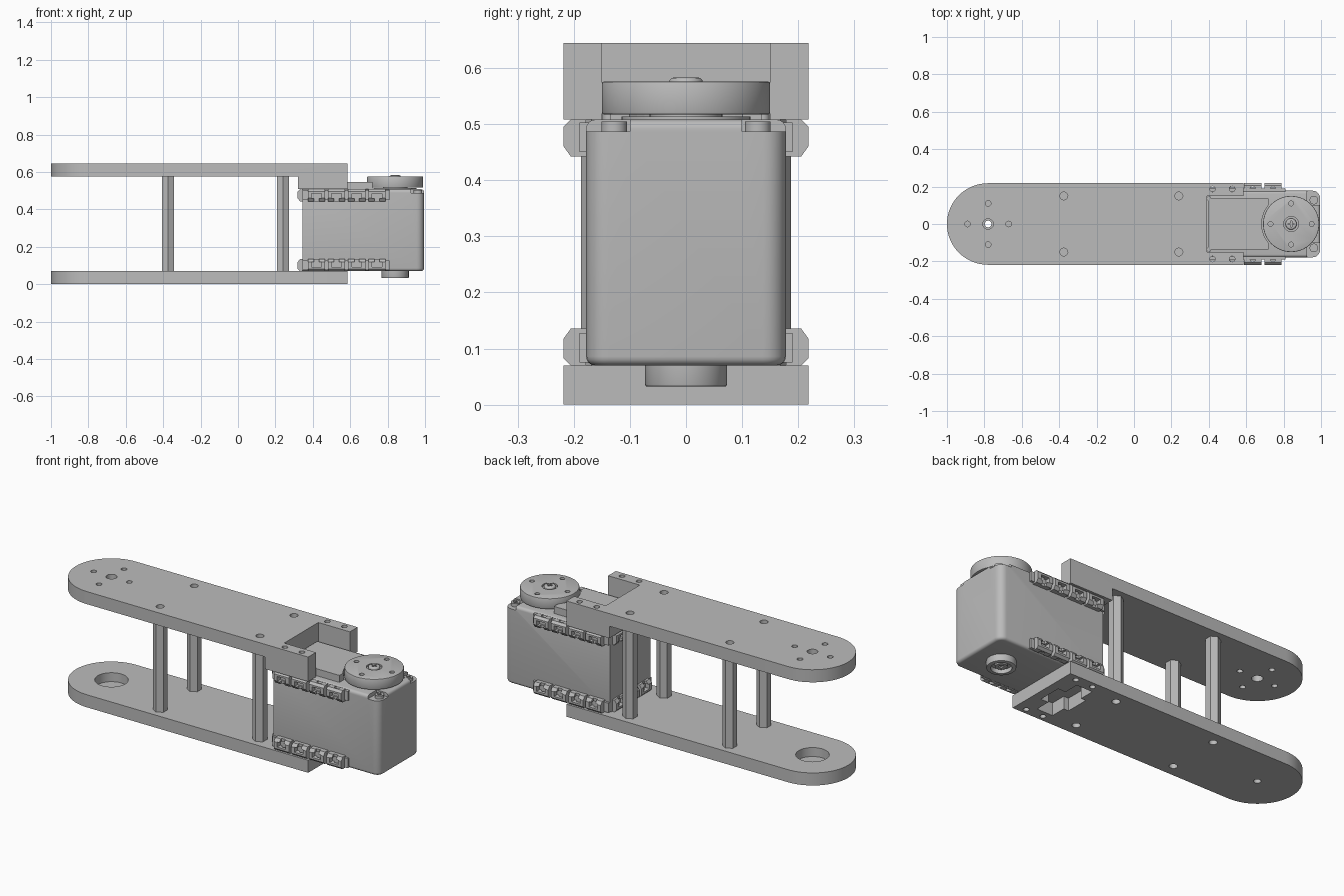
import bpy, bmesh, math
from mathutils import Matrix, Vector

if "Cube" in bpy.data.objects:
    bpy.data.objects.remove(bpy.data.objects["Cube"], do_unlink=True)

GREY = (0.5, 0.5, 0.5, 1)
mat = bpy.data.materials.new("plain grey")
mat.use_nodes = True
mat.diffuse_color = GREY
mat.node_tree.nodes["Principled BSDF"].inputs["Base Color"].default_value = GREY


def finish(name, bm):
    bmesh.ops.recalc_face_normals(bm, faces=bm.faces)
    mesh = bpy.data.meshes.new(name)
    bm.to_mesh(mesh)
    bm.free()
    mesh.materials.append(mat)
    ob = bpy.data.objects.new(name, mesh)
    bpy.context.collection.objects.link(ob)
    return ob


def prism(name, outline, z0, z1):
    """Extrude an xy outline from z0 to z1."""
    bm = bmesh.new()
    face = bm.faces.new([bm.verts.new((x, y, z0)) for x, y in outline])
    new = bmesh.ops.extrude_face_region(bm, geom=[face])["geom"]
    bmesh.ops.translate(bm, vec=(0, 0, z1 - z0),
                        verts=[v for v in new if isinstance(v, bmesh.types.BMVert)])
    return finish(name, bm)


def box(name, x0, x1, y0, y1, z0, z1):
    return prism(name, [(x0, y0), (x1, y0), (x1, y1), (x0, y1)], z0, z1)


def disc(name, x, y, r, z0, z1, n=32, turn=0.0):
    pts = [(x + r * math.cos(turn + math.tau * i / n),
            y + r * math.sin(turn + math.tau * i / n)) for i in range(n)]
    return prism(name, pts, z0, z1)


def activate(ob):
    bpy.ops.object.select_all(action='DESELECT')
    ob.select_set(True)
    bpy.context.view_layer.objects.active = ob


def boolean(ob, tools, operation='DIFFERENCE'):
    for tool in tools:
        activate(ob)
        mod = ob.modifiers.new("cut", 'BOOLEAN')
        mod.object, mod.operation, mod.solver = tool, operation, 'EXACT'
        bpy.ops.object.modifier_apply(modifier=mod.name)
        bpy.data.objects.remove(tool, do_unlink=True)


def bevel(ob, width, segments, test):
    """Round the edges picked by a test on their two ends."""
    bm = bmesh.new()
    bm.from_mesh(ob.data)
    edges = [e for e in bm.edges if test(e.verts[0].co, e.verts[1].co)]
    bmesh.ops.bevel(bm, geom=edges, offset=width, segments=segments,
                    profile=0.5, affect='EDGES')
    bm.to_mesh(ob.data)
    bm.free()


def smooth(ob):
    activate(ob)
    bpy.ops.object.shade_smooth_by_angle(angle=math.radians(32))


def holes(spots, r, z0=-0.1, z1=0.8):
    return [disc("cutter", x, y, r, z0, z1, 20) for x, y in spots]


def ring(x, r):
    return [(x + r, 0), (x - r, 0), (x, r), (x, -r)]


# Link plates with one round end
HUB, END, HALF = -0.78, 0.585, 0.218
outline = [(END, -HALF), (END, HALF)]
for i in range(33):
    a = math.pi / 2 + math.pi * i / 32
    outline.append((HUB + 0.22 * math.cos(a), HALF * math.sin(a)))
POSTS = [(x, y) for x in (-0.375, 0.24) for y in (-0.15, 0.15)]
SCREWS = [(x, y) for x in (0.42, 0.525) for y in (-0.187, 0.187)]

top = prism("top_plate", outline, 0.575, 0.645)
boolean(top, [box("pad", 0.32, END, -HALF, HALF, 0.508, 0.60)], 'UNION')
boolean(top, [box("cutter", 0.39, 0.7, -0.15, 0.15, 0.4, 0.8)]
        + holes([(HUB, 0)], 0.028) + holes(ring(HUB, 0.11), 0.015)
        + holes(POSTS, 0.021) + holes(SCREWS, 0.015))
smooth(top)

bottom = prism("bottom_plate", outline, 0, 0.07)
boolean(bottom, [disc("cutter", HUB, 0, 0.085, 0.02, 0.2)]
        + [box("cutter", 0.39, 0.488, -0.15, 0.15, -0.1, 0.2),
           box("cutter", 0.36, 0.535, -0.065, 0.065, -0.1, 0.2)]
        + holes([(HUB, 0)], 0.018) + holes(POSTS, 0.021) + holes(SCREWS, 0.015))
smooth(bottom)

# Hexagonal spacer posts
for i, (x, y) in enumerate(POSTS):
    disc(f"spacer_post_{i + 1}", x, y, 0.0375, 0.07, 0.575, 6, math.pi / 6)

# Motor body with rounded edges and two stepped corners for screws
body = box("motor_body", 0.345, 0.995, -0.178, 0.178, 0.07, 0.508)
bevel(body, 0.04, 6, lambda a, b: min(a.x, b.x) > 0.9 and abs(a.z - b.z) > 0.1)
bevel(body, 0.016, 4, lambda a, b: abs(a.z - b.z) < 0.01 and max(a.x, b.x) > 0.9
      and (a - b).length < 0.7)
boolean(body, [box("cutter", 0.925, 1.1, s * 0.1 - 0.0, s * 0.3, 0.487, 0.7)
               for s in (-1, 1)])
smooth(body)

lid = box("motor_lid", 0.395, 0.72, -0.135, 0.135, 0.50, 0.547)
boolean(lid, [disc("cutter", 0.84, 0, 0.157, 0.51, 0.7, 64)])
for s, side in ((-1, "right"), (1, "left")):
    screw = disc(f"corner_screw_{side}", 0.962, s * 0.128, 0.023, 0.48, 0.505, 24)
    boolean(screw, [box("cutter", 0.949, 0.975, s * 0.128 - 0.004, s * 0.128 + 0.004, 0.497, 0.6),
                    box("cutter", 0.958, 0.966, s * 0.128 - 0.013, s * 0.128 + 0.013, 0.497, 0.6)])
    smooth(screw)
    for x in (0.40,):
        smooth(disc(f"lid_pin_{side}", x, s * 0.137, 0.012, 0.50, 0.54, 16))

# Round output horn with its neck and centre screw
AXIS = 0.84
smooth(disc("horn_neck", AXIS, 0, 0.065, 0.5, 0.53))
smooth(disc("horn_collar", AXIS, 0, 0.115, 0.5, 0.514, 48))
horn = disc("output_horn", AXIS, 0, 0.15, 0.517, 0.576, 64)
bevel(horn, 0.004, 2, lambda a, b: abs(a.z - b.z) < 0.001)
boolean(horn, holes(ring(AXIS, 0.11), 0.013) + [disc("cutter", AXIS, 0, 0.04, 0.566, 0.7)])
smooth(horn)
head = disc("horn_screw", AXIS, 0, 0.03, 0.55, 0.583)
bevel(head, 0.008, 3, lambda a, b: min(a.z, b.z) > 0.58)
boolean(head, [box("cutter", AXIS - 0.016, AXIS + 0.016, -0.004, 0.004, 0.573, 0.7),
               box("cutter", AXIS - 0.004, AXIS + 0.004, -0.016, 0.016, 0.573, 0.7)])
smooth(head)

# Idler boss below
boss = disc("idler_boss", AXIS, 0, 0.073, 0.032, 0.08, 48)
bevel(boss, 0.004, 2, lambda a, b: max(a.z, b.z) < 0.033)
boolean(boss, [disc("cutter", AXIS, 0, 0.052, 0.0, 0.055)])
smooth(boss)
pin = disc("idler_screw", AXIS, 0, 0.03, 0.04, 0.07)
boolean(pin, [disc("cutter", AXIS, 0, 0.013, 0, 0.048, 6)])
smooth(pin)

# One mounting lug: chamfered block with a nut pocket, wall at local y = 0
lug = prism("mounting_lug", [(-0.005, 0.0), (0.066, 0.0), (0.066, 0.028), (0.054, 0.04),
                             (0.018, 0.04), (0, 0.027), (0, 0.012)][1:] + [(0, 0)],
            -0.046, 0.046)
lug.data.transform(Matrix(((0, 0, 1, 0), (0, 1, 0, 0), (1, 0, 0, 0), (0, 0, 0, 1))))
lug.data.flip_normals()
boolean(lug, [box("cutter", -0.026, 0.026, 0.012, 0.1, 0.016, 0.044),
              box("cutter", -0.013, 0.013, 0.018, 0.1, -0.1, 0.03)]
        + holes([(0, 0.009)], 0.015, 0.03, 0.2))
source = lug.data


def place_lug(name, x, y, angle, upper):
    ob = bpy.data.objects.new(name, source.copy())
    bpy.context.collection.objects.link(ob)
    flip = Matrix.Identity(4) if upper else Matrix.Diagonal((1, 1, -1, 1))
    z = 0.442 if upper else 0.136
    ob.data.transform(Matrix.Translation((x, y, z)) @ Matrix.Rotation(angle, 4, 'Z') @ flip)
    if not upper:
        ob.data.flip_normals()


for upper, level in ((True, "upper"), (False, "lower")):
    for i, x in enumerate((0.42, 0.527, 0.635, 0.743)):
        place_lug(f"{level}_left_lug_{i + 1}", x, 0.178, 0, upper)
        place_lug(f"{level}_right_lug_{i + 1}", x, -0.178, math.pi, upper)
    for i, y in enumerate((-0.11, 0, 0.11)):
        place_lug(f"{level}_rear_lug_{i + 1}", 0.359, y, math.pi / 2, upper)
    # Thin rails that carry the lugs
    z0 = 0.45 if upper else 0.075
    for s, side in ((-1, "right"), (1, "left")):
        box(f"{level}_{side}_rail", 0.345, 0.81, s * 0.17, s * 0.19, z0, z0 + 0.053)
bpy.data.objects.remove(lug, do_unlink=True)
